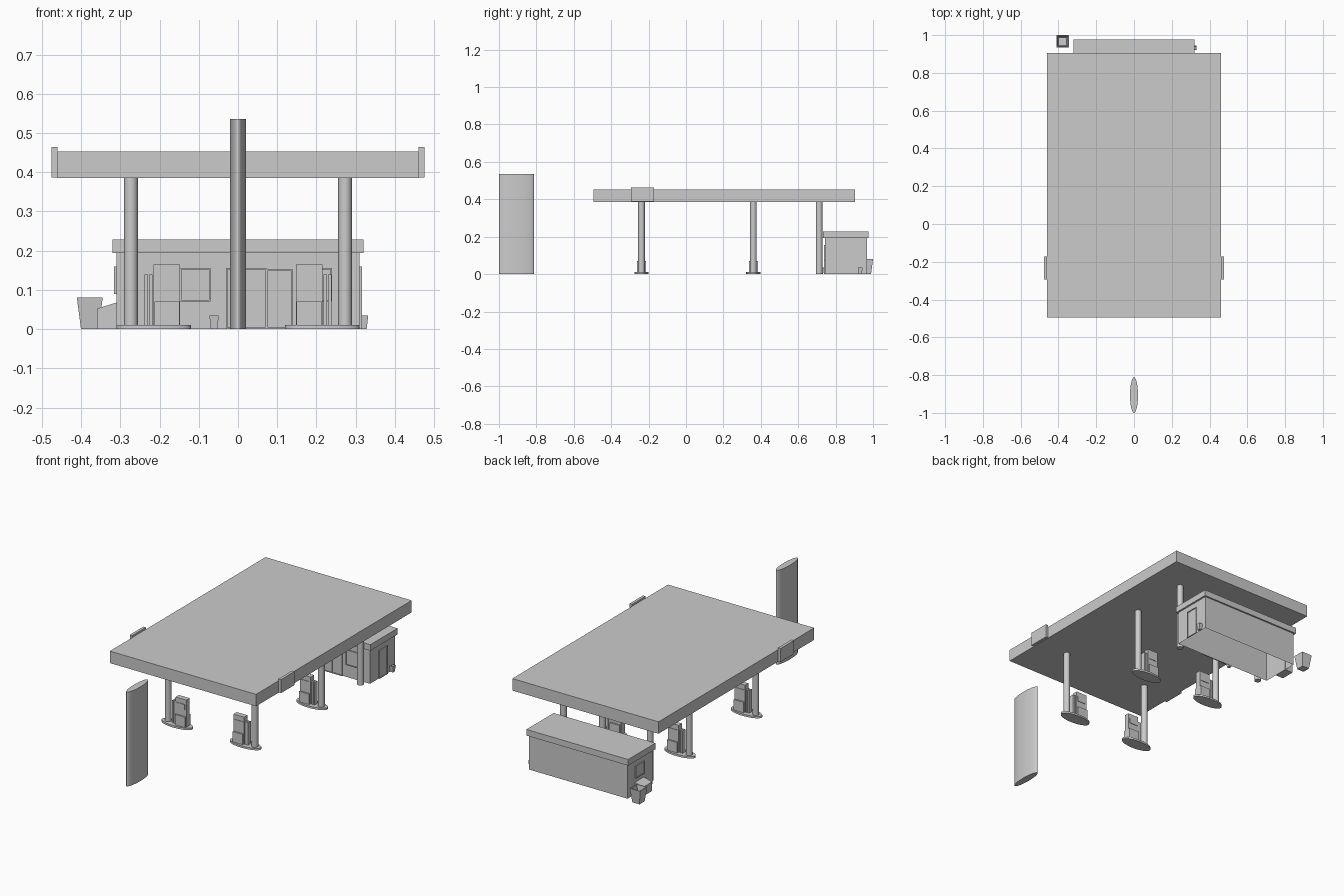
import bpy, bmesh, math
from mathutils import Matrix

cube = bpy.data.objects.get("Cube")
if cube:
    bpy.data.objects.remove(cube, do_unlink=True)

grey = bpy.data.materials.new("plain_grey")
grey.use_nodes = True
GREY = (0.6, 0.6, 0.6, 1)
grey.diffuse_color = GREY
grey.node_tree.nodes["Principled BSDF"].inputs["Base Color"].default_value = GREY


def finish(name, bm, smooth=False):
    bmesh.ops.recalc_face_normals(bm, faces=bm.faces)
    mesh = bpy.data.meshes.new(name)
    bm.to_mesh(mesh)
    bm.free()
    mesh.materials.append(grey)
    ob = bpy.data.objects.new(name, mesh)
    bpy.context.collection.objects.link(ob)
    if smooth:
        bpy.ops.object.select_all(action="DESELECT")
        ob.select_set(True)
        bpy.context.view_layer.objects.active = ob
        bpy.ops.object.shade_smooth_by_angle(angle=math.radians(40))
    return ob


def box_mesh(x, y, z):
    """Box spanning the (low, high) pairs x, y and z."""
    bm = bmesh.new()
    bmesh.ops.create_cube(bm, size=1)
    for v in bm.verts:
        v.co = [pair[0] if c < 0 else pair[1] for c, pair in zip(v.co, (x, y, z))]
    return bm


def box(name, x, y, z):
    return finish(name, box_mesh(x, y, z))


def ellipse(name, x, y, rx, ry, z0, z1, sides=32):
    bm = bmesh.new()
    bmesh.ops.create_cone(bm, cap_ends=True, segments=sides, radius1=1, radius2=1, depth=1)
    bmesh.ops.transform(bm, verts=bm.verts, matrix=Matrix.Translation((x, y, (z0 + z1) / 2))
                        @ Matrix.Diagonal((rx, ry, z1 - z0, 1)))
    return finish(name, bm, True)


def bin_(name, x, y, half, height, rim):
    """Tapered square bin with an open top."""
    bm = box_mesh((x - half, x + half), (y - half, y + half), (0, height))
    for v in bm.verts:
        if v.co.z < height / 2:
            v.co.x = x + (v.co.x - x) * 0.68
            v.co.y = y + (v.co.y - y) * 0.68
    top = max(bm.faces, key=lambda f: f.calc_center_median().z)
    bmesh.ops.inset_region(bm, faces=[top], thickness=rim)
    well = bmesh.ops.extrude_discrete_faces(bm, faces=[top])["faces"][0]
    for v in well.verts:
        v.co.z = height * 0.3
        v.co.x = x + (v.co.x - x) * 0.75
        v.co.y = y + (v.co.y - y) * 0.75
    return finish(name, bm)


# Sign pylon and canopy
ellipse("sign_pylon", 0, -0.906, 0.021, 0.094, 0, 0.536, 48)
box("canopy", (-0.46, 0.46), (-0.495, 0.904), (0.385, 0.453))
for side, s in (("left", 1), ("right", -1)):
    box(side + "_canopy_sign", sorted((s * 0.46, s * 0.476)), (-0.293, -0.171), (0.387, 0.464))
    ellipse(side + "_shop_column", s * 0.273, 0.712, 0.0175, 0.0175, 0, 0.385, 24)

    # Pump islands
    for row, y in (("front", -0.238), ("rear", 0.36)):
        tag = f"{side}_{row}_"

        def part(name, x0, x1, depth, z0, z1):
            box(tag + name, sorted((s * x0, s * x1)), (y - depth, y + depth), (z0, z1))

        ellipse(tag + "island", s * 0.215, y, 0.095, 0.038, 0, 0.011)
        ellipse(tag + "column", s * 0.273, y, 0.0175, 0.0175, 0.01, 0.385, 24)
        part("pump_base", 0.149, 0.213, 0.024, 0.01, 0.07)
        part("pump_body", 0.148, 0.216, 0.015, 0.01, 0.165)
        part("pump_screen", 0.156, 0.21, 0.018, 0.108, 0.138)
        for i, x in enumerate((0.218, 0.23)):
            part(f"hose_post_{i + 1}", x, x + 0.009, 0.012, 0.01, 0.139)

# Shop: walls open underneath, with a flat overhanging roof
bm = box_mesh((-0.31, 0.31), (0.743, 0.968), (0, 0.2))
bmesh.ops.delete(bm, geom=[min(bm.faces, key=lambda f: f.calc_center_median().z)], context="FACES")
finish("shop_walls", bm)
box("shop_roof", (-0.32, 0.32), (0.733, 0.977), (0.194, 0.229))


# Doors and windows, each a recessed panel inside a slim frame
def opening(name, a, b, z0, z1, wall):
    t = 0.004
    parts = [(a, a + t, z0, z1, 0.006), (b - t, b, z0, z1, 0.006),
             (a, b, z1 - t, z1, 0.006), (a, b, z0, z0 + t, 0.006), (a, b, z0, z1, 0.002)]
    for i, (p, q, low, high, d) in enumerate(parts):
        label = f"{name}_{'panel' if i == 4 else 'frame_' + str(i + 1)}"
        if wall == "front":
            box(label, (p, q), (0.743 - d, 0.743), (low, high))
        else:
            x = sorted((wall * 0.31, wall * (0.31 + d)))
            box(label, x, (p, q), (low, high))


opening("double_door", -0.031, 0.073, 0, 0.156, "front")
opening("single_door", 0.073, 0.139, 0, 0.153, "front")
opening("left_window", 0.16, 0.24, 0.07, 0.156, "front")
opening("right_window", -0.148, -0.07, 0.07, 0.156, "front")
opening("side_door", 0.82, 0.895, 0, 0.16, 1)
opening("side_window", 0.82, 0.9, 0.09, 0.16, -1)

# Bins and the sloping storage chest
bin_("large_bin", -0.378, 0.967, 0.033, 0.081, 0.007)
bin_("side_bin", 0.32, 0.932, 0.012, 0.035, 0.002)
bin_("front_bin", -0.061, 0.725, 0.012, 0.035, 0.002)
bm = box_mesh((-0.36, -0.309), (0.82, 0.9), (0, 0.068))
for v in bm.verts:
    if v.co.x < -0.33 and v.co.z > 0.03:
        v.co.z = 0.052
finish("storage_chest", bm)
